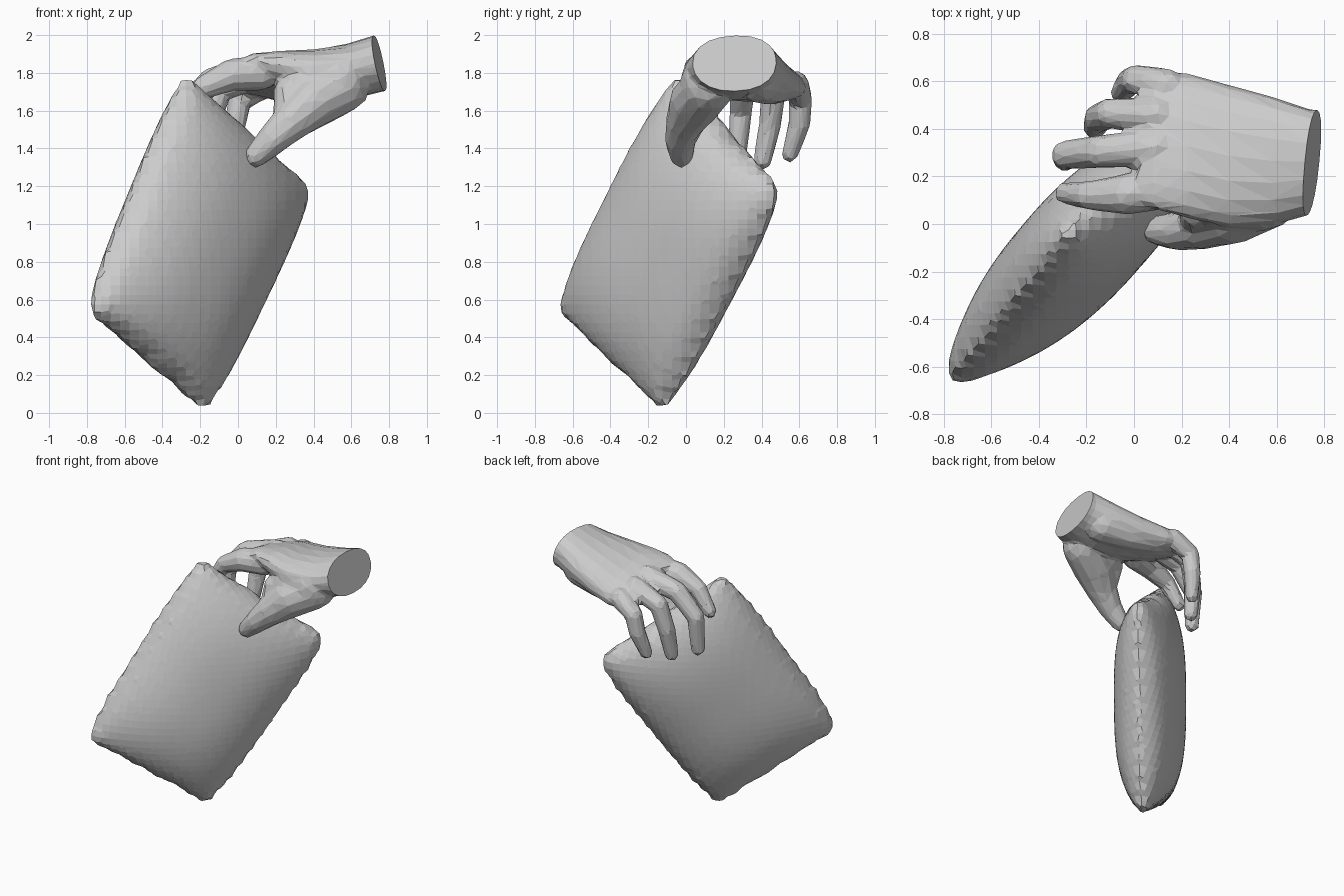
import bpy, bmesh, math, random
from mathutils import Vector, Matrix

if "Cube" in bpy.data.objects:
    bpy.data.objects.remove(bpy.data.objects["Cube"])

random.seed(4)


def add_object(name, bm):
    bmesh.ops.recalc_face_normals(bm, faces=bm.faces)
    mesh = bpy.data.meshes.new(name)
    bm.to_mesh(mesh)
    bm.free()
    obj = bpy.data.objects.new(name, mesh)
    bpy.context.collection.objects.link(obj)
    return obj


# Pillow: two puffed sheets sharing a pinched seam
TOP, RIGHT = Vector((-.275, -.035, 1.82)), Vector((.40, .51, 1.2))
BOTTOM, LEFT = Vector((-.18, -.13, -.01)), Vector((-.805, -.69, .515))
NA, NB = 26, 18
long_dir = ((TOP + RIGHT) - (BOTTOM + LEFT)).normalized()
wide_dir = (TOP - RIGHT).normalized()
normal = long_dir.cross(wide_dir).normalized()
bm = bmesh.new()
sheets = ({}, {})
for i in range(NA + 1):
    for j in range(NB + 1):
        a, b = 2 * i / NA - 1, 2 * j / NB - 1
        s, t = (a + 1) / 2, (b + 1) / 2
        p = BOTTOM.lerp(LEFT, t).lerp(RIGHT.lerp(TOP, t), s)
        # ends sag inward, sides swell, and the seam is crumpled
        p -= long_dir * a ** 3 * .025 * (1 - b ** 4)
        p += wide_dir * b ** 3 * .04 * (1 - a ** 4)
        if i in (0, NA) and 0 < j < NB:
            p += long_dir * random.uniform(-.02, .02) + normal * random.uniform(-.015, .015)
        h = .215 * max(0, 1 - abs(b) ** 2.3) ** .65 * max(0, 1 - abs(a) ** 3) ** .65
        if i in (0, NA) or j in (0, NB):
            sheets[0][i, j] = sheets[1][i, j] = bm.verts.new(p)
        else:
            h += .022
            sheets[0][i, j] = bm.verts.new(p + normal * h)
            sheets[1][i, j] = bm.verts.new(p - normal * h)
for sh in sheets:
    for i in range(NA):
        for j in range(NB):
            bm.faces.new([sh[i, j], sh[i + 1, j], sh[i + 1, j + 1], sh[i, j + 1]])
pillow = add_object("pillow", bm)
m = pillow.modifiers.new("facets", 'REMESH')
m.mode, m.voxel_size = 'VOXEL', .05

# Hand: overlapping palm and finger volumes fused into one skin
bm = bmesh.new()


def limb(points, grow=1.0):
    """Tapered tube through (x, y, z, radius) points with round joints."""
    for x, y, z, r in points:
        bmesh.ops.create_icosphere(bm, subdivisions=2, radius=r * grow,
                                   matrix=Matrix.Translation((x, y, z)))
    for p, q in zip(points, points[1:]):
        a, b = Vector(p[:3]), Vector(q[:3])
        rot = (b - a).to_track_quat('Z', 'Y').to_matrix().to_4x4()
        bmesh.ops.create_cone(bm, cap_ends=True, segments=12, radius1=p[3] * grow,
                              radius2=q[3] * grow, depth=(b - a).length,
                              matrix=Matrix.Translation((a + b) / 2) @ rot)


# palm sections: x, centre y, centre z, half width, half thickness, slope to little finger
palm = [(.88, .26, 1.88, .21, .155, 0), (.74, .26, 1.85, .222, .155, 0),
        (.58, .265, 1.805, .27, .15, .02), (.40, .285, 1.785, .30, .135, .1),
        (.22, .33, 1.785, .305, .115, .2), (.08, .35, 1.79, .285, .08, .27),
        (.02, .33, 1.79, .24, .055, .27)]
rings = []
for x, y, z, w, th, k in palm:
    ring = []
    for n in range(20):
        c, s = math.cos(n * math.pi / 10), math.sin(n * math.pi / 10)
        dy = w * math.copysign(abs(c) ** .9, c)
        ring.append(bm.verts.new((x, y + dy, z + th * math.copysign(abs(s) ** .9, s) - k * dy)))
    rings.append(ring)
for r0, r1 in zip(rings, rings[1:]):
    for n in range(20):
        bm.faces.new([r0[n], r0[n - 1], r1[n - 1], r1[n]])
bm.faces.new(rings[0])
bm.faces.new(rings[-1])

# index, middle, ring, little finger
limb([(.12, .155, 1.80, .085), (-.03, .125, 1.79, .078), (-.19, .12, 1.72, .055), (-.29, .13, 1.58, .042)], 1.1)
limb([(.10, .32, 1.82, .07), (-.14, .305, 1.76, .062), (-.285, .29, 1.60, .055), (-.29, .27, 1.355, .044)], 1.12)
limb([(.10, .46, 1.79, .066), (-.10, .465, 1.71, .058), (-.15, .445, 1.53, .054), (-.165, .405, 1.335, .044)], 1.12)
limb([(.14, .58, 1.74, .065), (.01, .607, 1.66, .056), (-.015, .60, 1.53, .052), (-.055, .55, 1.37, .040)], 1.12)
# thumb, the web beside it, and the heel of the palm
limb([(.56, .12, 1.73, .14), (.40, .05, 1.645, .14), (.28, -.005, 1.54, .105),
      (.185, -.03, 1.45, .084), (.095, -.025, 1.36, .063)])
limb([(.55, .11, 1.76, .14), (.37, .10, 1.73, .13), (.28, .07, 1.69, .095), (.26, .02, 1.58, .075)])
limb([(.60, .38, 1.77, .13), (.40, .44, 1.74, .11), (.24, .50, 1.73, .09)])
raw = add_object("hand_form", bm)
m = raw.modifiers.new("fuse", 'REMESH')
m.mode, m.voxel_size = 'VOXEL', .014
m = raw.modifiers.new("soften", 'SMOOTH')
m.iterations = 5
m = raw.modifiers.new("facets", 'DECIMATE')
m.ratio = .04
evaluated = raw.evaluated_get(bpy.context.evaluated_depsgraph_get())
bm = bmesh.new()
bm.from_mesh(evaluated.to_mesh())
evaluated.to_mesh_clear()
bpy.data.objects.remove(raw)

# flat cut at the wrist
cut = bmesh.ops.bisect_plane(bm, geom=bm.verts[:] + bm.edges[:] + bm.faces[:],
                             plane_co=(.748, .26, 1.85), plane_no=(.97, -.1, .2), clear_outer=True)
bmesh.ops.contextual_create(bm, geom=[e for e in cut["geom_cut"] if isinstance(e, bmesh.types.BMEdge)])
hand = add_object("hand", bm)
for poly in hand.data.polygons:
    poly.use_smooth = False
